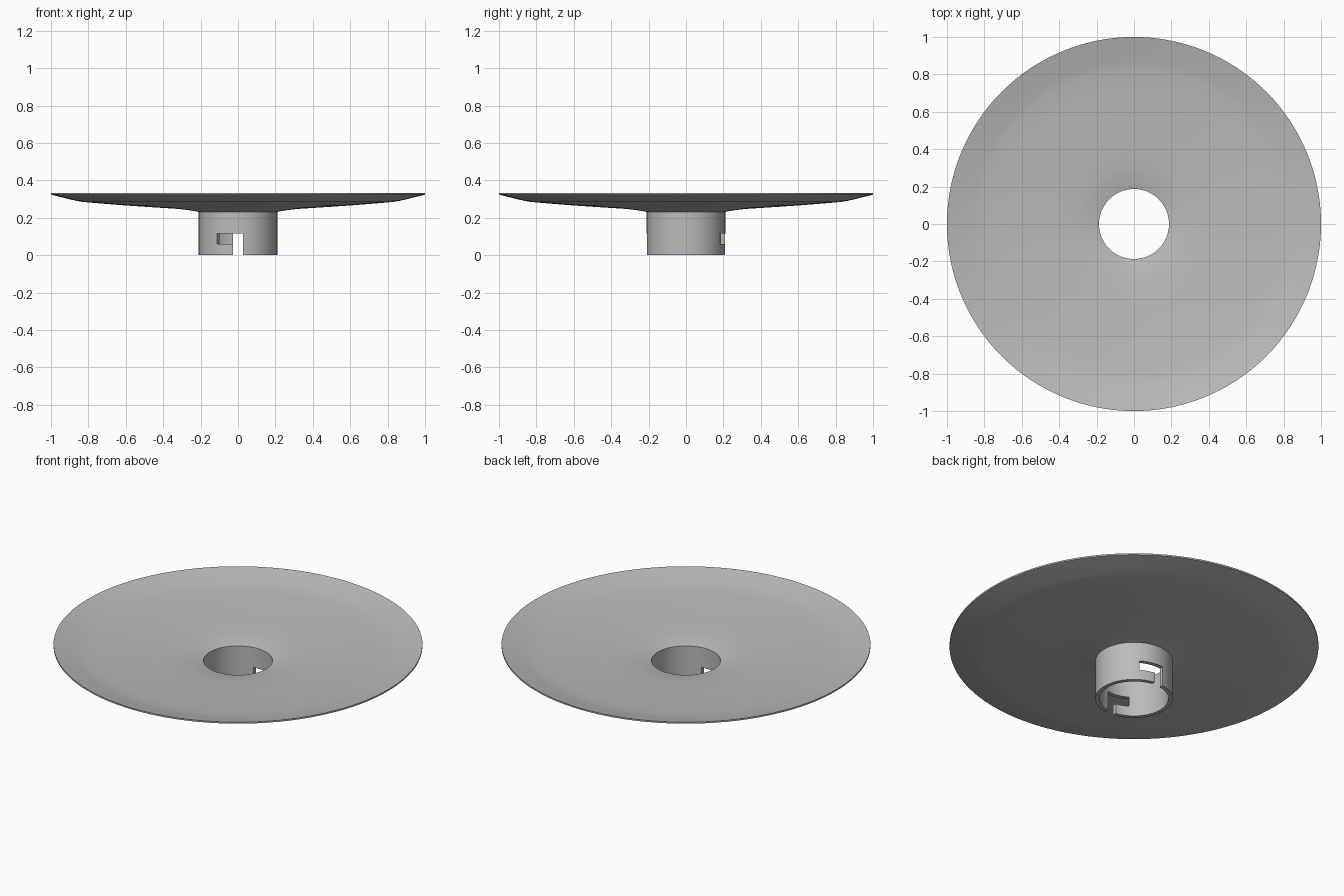
import bpy, bmesh, math
from mathutils import Matrix

cube = bpy.data.objects.get("Cube")
if cube:
    bpy.data.objects.remove(cube)

grey = bpy.data.materials.new("satin_grey")
grey.use_nodes = True
colour = (0.5, 0.5, 0.5, 1)
grey.diffuse_color = colour
grey.node_tree.nodes["Principled BSDF"].inputs["Base Color"].default_value = colour

SEGMENTS = 128
OUTER, INNER = 0.21, 0.187


def add_object(name, bm):
    bmesh.ops.recalc_face_normals(bm, faces=bm.faces)
    mesh = bpy.data.meshes.new(name)
    bm.to_mesh(mesh)
    bm.free()
    ob = bpy.data.objects.new(name, mesh)
    bpy.context.collection.objects.link(ob)
    mesh.materials.append(grey)
    return ob


def lathe(name, profile):
    """Revolve a closed (radius, height) outline around z."""
    bm = bmesh.new()
    rings = []
    for i in range(SEGMENTS):
        a = 2 * math.pi * i / SEGMENTS
        rings.append([bm.verts.new((r * math.cos(a), r * math.sin(a), z)) for r, z in profile])
    for i, ring in enumerate(rings):
        following = rings[(i + 1) % SEGMENTS]
        for j in range(len(profile)):
            k = (j + 1) % len(profile)
            bm.faces.new((ring[j], following[j], following[k], ring[k]))
    return add_object(name, bm)


def prism(name, outline, low, high, turn):
    """Extrude a plan outline from low to high, turned around z."""
    bm = bmesh.new()
    face = bm.faces.new([bm.verts.new((x, y, low)) for x, y in outline])
    top = bmesh.ops.extrude_face_region(bm, geom=[face])["geom"]
    bmesh.ops.translate(bm, vec=(0, 0, high - low),
                        verts=[v for v in top if isinstance(v, bmesh.types.BMVert)])
    bmesh.ops.rotate(bm, matrix=Matrix.Rotation(turn, 3, "Z"), verts=bm.verts)
    ob = add_object(name, bm)
    ob.hide_render = True
    ob.hide_set(True)
    return ob


# Shallow dish and its tubular neck in one outline
under = [(OUTER, 0.232), (0.25, 0.239), (0.31, 0.247), (0.45, 0.256),
         (0.6, 0.266), (0.75, 0.278), (0.83, 0.285), (0.87, 0.292), (1.0, 0.324)]
upper = [(1.0, 0.333), (0.87, 0.302), (0.83, 0.295), (0.75, 0.288), (0.6, 0.276),
         (0.45, 0.266), (0.31, 0.257), (0.25, 0.249), (INNER, 0.236)]
dish = lathe("dish_with_neck", [(INNER, 0), (OUTER, 0)] + under + upper)

# Pair of L-shaped bayonet slots, front and back
half = 0.027
reach = math.radians(32)
slot = [(-half, -0.1), (half, -0.1), (half, -0.3), (-half, -0.3)]
arm = [(-0.1 * math.sin(reach), -0.1 * math.cos(reach)), (0, -0.1), (0, -0.3),
       (-0.3 * math.sin(reach), -0.3 * math.cos(reach))]
for side, turn in (("front", 0), ("back", math.pi)):
    for part, outline, low in (("entry", slot, -0.1), ("lock", arm, 0.06)):
        cutter = prism(f"{side}_{part}_cutter", outline, low, 0.117, turn)
        cut = dish.modifiers.new(cutter.name, "BOOLEAN")
        cut.operation = "DIFFERENCE"
        cut.solver = "EXACT"
        cut.object = cutter

# Apply the cuts, then smooth the curved walls with sharp edges kept
bpy.ops.object.select_all(action="DESELECT")
bpy.context.view_layer.objects.active = dish
dish.select_set(True)
for name in [m.name for m in dish.modifiers]:
    bpy.ops.object.modifier_apply(modifier=name)
bpy.ops.object.shade_smooth_by_angle(angle=math.radians(30))
for ob in [o for o in bpy.data.objects if o.name.endswith("_cutter")]:
    bpy.data.objects.remove(ob)
